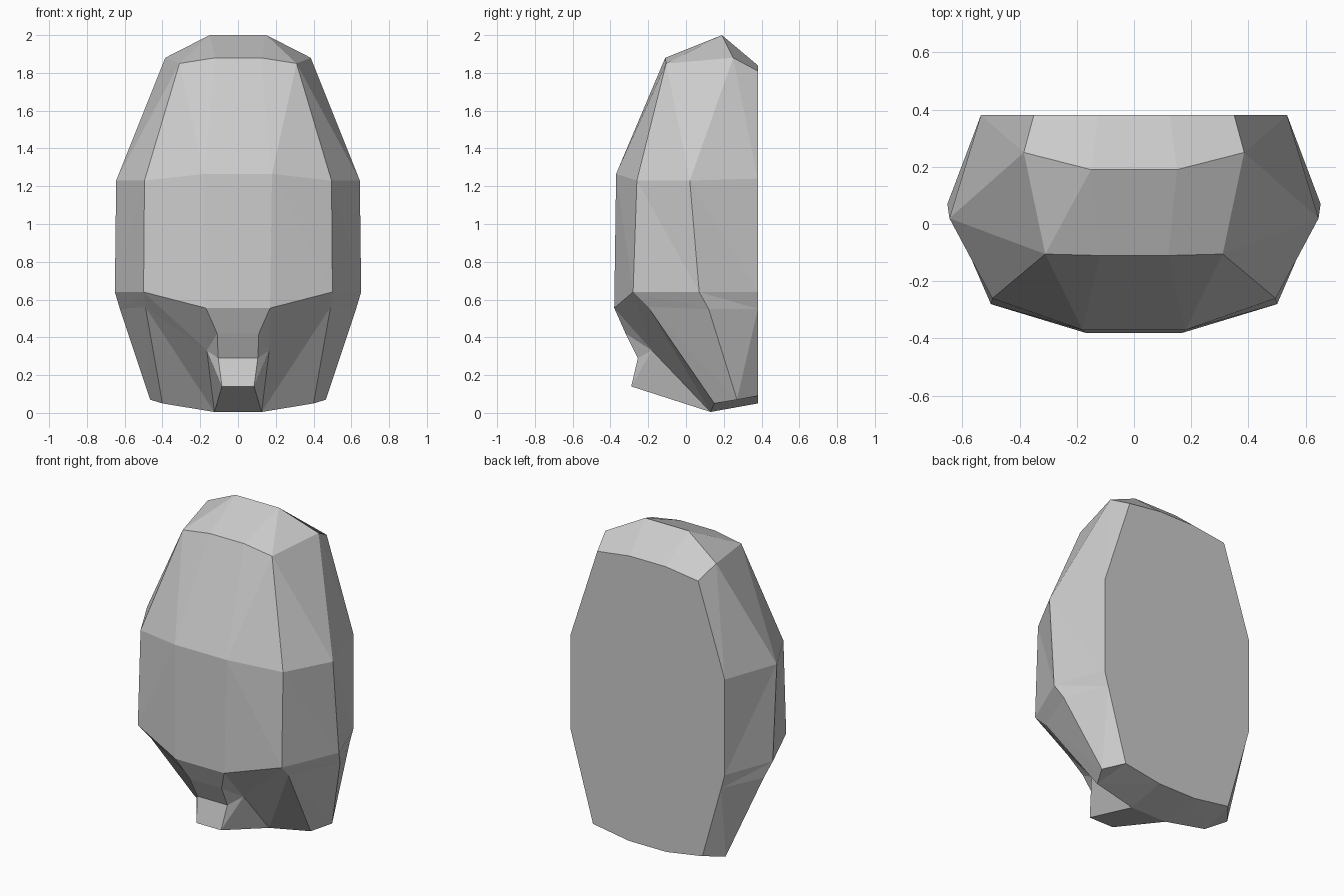
import bpy
import bmesh

cube = bpy.data.objects.get("Cube")
if cube:
    bpy.data.objects.remove(cube, do_unlink=True)

grey = bpy.data.materials.new("plain_grey")
grey.use_nodes = True
colour = (0.6, 0.6, 0.6, 1)
grey.diffuse_color = colour
grey.node_tree.nodes["Principled BSDF"].inputs["Base Color"].default_value = colour

bm = bmesh.new()


def point(x, y, z):
    return bm.verts.new((x, y, z))


def fill(*verts):
    return bm.faces.new(verts)


# Half sections of the shell, from the front middle round to the flat back
sections = [
    [(.12, -.11, 1.88), (.31, -.105, 1.85), (.385, .25, 1.88), (.35, .38, 1.81)],
    [(.18, -.37, 1.265), (.495, -.26, 1.23), (.645, .02, 1.23), (.535, .38, 1.24)],
    [(.17, -.38, .555), (.5, -.28, .64), (.652, .07, .64), (.535, .38, .64)],
    [(.165, -.18, .33), (.49, -.2, .56), (.625, .12, .55), (.51, .38, .55)],
    [(.125, .13, .005), (.4, .15, .05), (.465, .27, .07), (.38, .38, .09)],
]
rows = [[point(*p) for p in section] for section in sections]
crown, shoulder, brow, cheek, base = rows

# Shell panels, split along their folds
folds_inward = {(0, 0), (2, 0), (3, 0), (3, 2)}
for r, (upper, lower) in enumerate(zip(rows, rows[1:])):
    for c in range(3):
        a, b, d, e = upper[c], upper[c + 1], lower[c + 1], lower[c]
        if (r, c) in folds_inward:
            fill(a, b, e)
            fill(b, d, e)
        else:
            fill(a, b, d)
            fill(a, d, e)

# Top cap, throat, projecting lip and underside
ridge = point(.15, .19, 2)
back_top = point(.125, .38, 1.84)
throat = point(.11, -.32, .42)
notch = point(.105, -.255, .29)
lip = point(.085, -.29, .14)
back_base = point(.13, .38, .05)

fill(crown[0], crown[1], ridge)
fill(crown[1], crown[2], ridge)
fill(ridge, crown[2], crown[3], back_top)
fill(brow[0], cheek[0], throat)
fill(throat, cheek[0], notch)
fill(notch, cheek[0], lip)
fill(lip, cheek[0], base[0])
fill(base[0], base[1], back_base)
fill(base[1], base[2], base[3])
fill(base[1], base[3], back_base)

# Middle strip reaching the mirror plane
chain = [back_top, ridge, crown[0], shoulder[0], brow[0], throat, notch, lip,
         base[0], back_base]
middle = [point(0, v.co.y, v.co.z) for v in chain]
for i in range(len(chain) - 1):
    fill(middle[i], chain[i], chain[i + 1], middle[i + 1])

# Flat back
fill(middle[0], back_top, *[row[3] for row in rows], back_base, middle[-1])

# Mirror the half, weld the seam and smooth out the flat joins
half = list(bm.verts) + list(bm.edges) + list(bm.faces)
copy = bmesh.ops.duplicate(bm, geom=half)["geom"]
for v in copy:
    if isinstance(v, bmesh.types.BMVert):
        v.co.x = -v.co.x
bmesh.ops.remove_doubles(bm, verts=list(bm.verts), dist=0.0001)
bmesh.ops.recalc_face_normals(bm, faces=list(bm.faces))

mesh = bpy.data.meshes.new("faceted_shell")
bm.to_mesh(mesh)
bm.free()
mesh.materials.append(grey)
shell = bpy.data.objects.new("faceted_shell", mesh)
bpy.context.collection.objects.link(shell)
